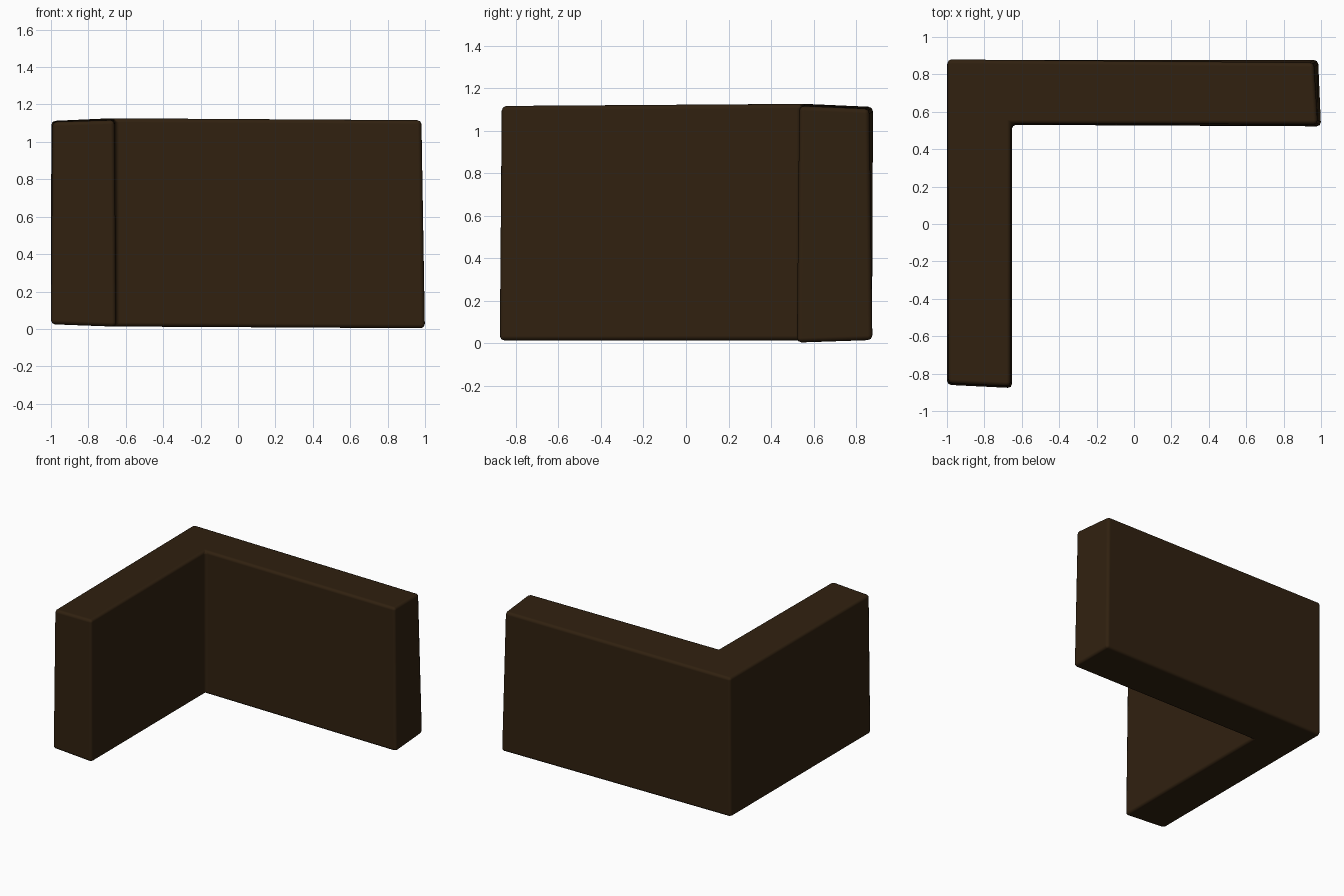
import bpy, bmesh

if "Cube" in bpy.data.objects:
    bpy.data.objects.remove(bpy.data.objects["Cube"])

# Corner block: L-shaped plan with slightly uneven, hand-cut corners
bottom = [(-1.0, 0.875, 0.025), (0.985, 0.877, 0.015), (1.0, 0.522, 0.003),
          (-0.653, 0.53, 0.013), (-0.652, -0.877, 0.012), (-1.0, -0.86, 0.025)]
top = [(-0.998, 0.88, 1.113), (0.962, 0.863, 1.103), (0.982, 0.533, 1.117),
       (-0.657, 0.535, 1.126), (-0.66, -0.868, 1.117), (-0.992, -0.852, 1.107)]

bm = bmesh.new()
lower = [bm.verts.new(p) for p in bottom]
upper = [bm.verts.new(p) for p in top]
bm.faces.new(lower)
bm.faces.new(upper[::-1])
n = len(lower)
for i in range(n):
    j = (i + 1) % n
    bm.faces.new((lower[i], upper[i], upper[j], lower[j]))
bmesh.ops.recalc_face_normals(bm, faces=bm.faces)

mesh = bpy.data.meshes.new("corner_block")
bm.to_mesh(mesh)
bm.free()
block = bpy.data.objects.new("corner_block", mesh)
bpy.context.collection.objects.link(block)

# Softened edges
bevel = block.modifiers.new("soft_edges", 'BEVEL')
bevel.width = 0.022
bevel.segments = 2
bevel.limit_method = 'ANGLE'
bevel.harden_normals = True
for p in mesh.polygons:
    p.use_smooth = True

# Dark wood
mat = bpy.data.materials.new("dark_wood")
mat.diffuse_color = (0.03, 0.015, 0.005, 1)
mat.use_nodes = True
mat.node_tree.nodes["Principled BSDF"].inputs["Base Color"].default_value = mat.diffuse_color
mesh.materials.append(mat)
